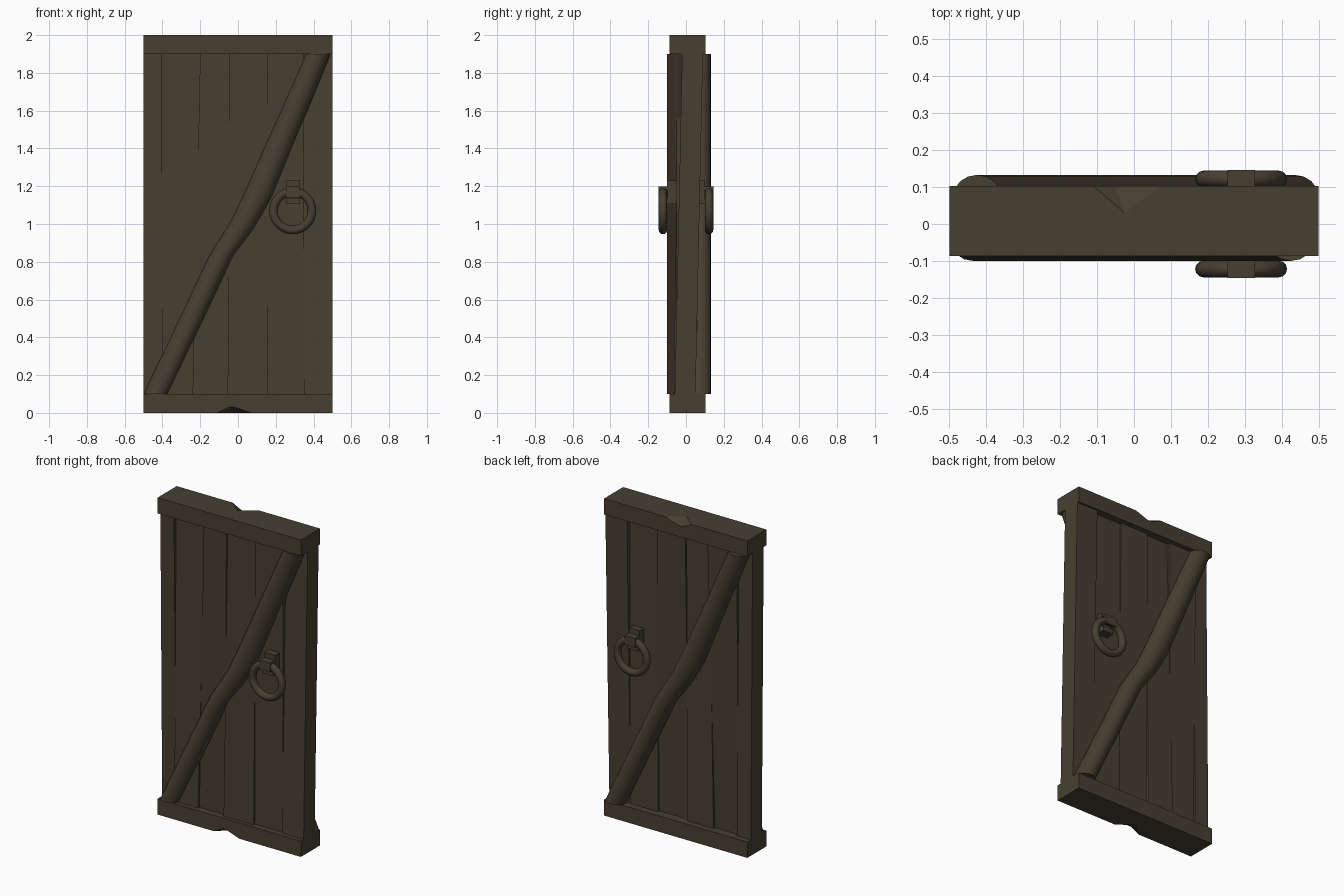
import bpy, bmesh, math

if "Cube" in bpy.data.objects:
    bpy.data.objects.remove(bpy.data.objects["Cube"])

wood = bpy.data.materials.new("dark brown wood")
wood.diffuse_color = (0.062, 0.051, 0.031, 1)
wood.use_nodes = True
wood.node_tree.nodes["Principled BSDF"].inputs["Base Color"].default_value = wood.diffuse_color


def make(name, verts, faces, smooth=False):
    """Mesh object from points and faces, with outward normals."""
    me = bpy.data.meshes.new(name)
    me.from_pydata(verts, [], faces)
    bm = bmesh.new()
    bm.from_mesh(me)
    bmesh.ops.recalc_face_normals(bm, faces=bm.faces)
    bm.to_mesh(me)
    bm.free()
    me.materials.append(wood)
    ob = bpy.data.objects.new(name, me)
    bpy.context.collection.objects.link(ob)
    if smooth:
        bpy.ops.object.select_all(action='DESELECT')
        bpy.context.view_layer.objects.active = ob
        ob.select_set(True)
        bpy.ops.object.shade_smooth_by_angle(angle=math.radians(40))
    return ob


def rail(name, flip):
    """Beam with a chip knocked out of one long edge; flip turns it over."""
    y0, y1 = -0.095, 0.095
    pts = [(-.5, y0, .9), (.5, y0, .9), (.5, y1, .9), (-.5, y1, .9),
           (-.5, y0, 1), (.5, y0, 1), (.5, y1, 1), (-.5, y1, 1),
           (-.11, y1, 1), (-.05, y1, .97), (-.015, y1, .97), (.07, y1, 1),
           (-.025, .022, 1)]
    faces = [(0, 1, 2, 3), (0, 1, 5, 4), (1, 2, 6, 5), (0, 3, 7, 4),
             (4, 5, 6, 11, 12, 8, 7), (3, 2, 6, 11, 10, 9, 8, 7),
             (8, 9, 12), (9, 10, 12), (10, 11, 12)]
    s = -1 if flip else 1
    make(name, [(x, s * y + .008, 1 + s * z) for x, y, z in pts], faces)


rail("top_rail", False)
rail("bottom_rail", True)

# Uneven planks: seams as (bottom x, top x), front depth as (bottom y, top y)
seams = [(-.5, -.5), (-.402, -.405), (-.238, -.2), (-.055, -.043),
         (.155, .155), (.35, .35), (.5, .5)]
depths = [(-.042, -.06), (-.06, -.038), (-.045, -.055),
          (-.065, -.04), (-.05, -.052), (-.06, -.02)]
CUBE = [(0, 1, 2, 3), (4, 5, 6, 7), (0, 1, 5, 4),
        (1, 2, 6, 5), (2, 3, 7, 6), (3, 0, 4, 7)]
for i, (yb, yt) in enumerate(depths):
    (lb, lt), (rb, rt) = seams[i], seams[i + 1]
    verts = []
    for l, r, y, z in ((lb, rb, yb, .09), (lt, rt, yt, 1.91)):
        verts += [(l, y, z), (r, y, z), (r, y + .11, z), (l, y + .11, z)]
    make(f"plank_{i + 1}", verts, CUBE)


def brace(name, side, yc):
    """Bent diagonal log, lofted through level oval sections."""
    path = [(-.435, .1, .065, 0), (-.09, .83, .065, 0), (.025, 1.0, .056, -.03),
            (.118, 1.18, .056, -.05), (.425, 1.9, .065, 0)]
    n = 16
    verts, faces = [], []
    for x, z, r, tilt in path:
        for k in range(n):
            a = 2 * math.pi * k / n
            verts.append((side * (x + r * math.cos(a)), yc + .06 * math.sin(a),
                          z + tilt * math.cos(a)))
    for j in range(len(path) - 1):
        for k in range(n):
            m = (k + 1) % n
            faces.append((j * n + k, j * n + m, j * n + n + m, j * n + n + k))
    faces += [tuple(range(n)), tuple(range(len(verts) - n, len(verts)))]
    make(name, verts, faces, smooth=True)


brace("front_brace", 1, -.04)
brace("back_brace", -1, .073)


def handle(name, s, shift):
    """Pull ring and the stepped bracket that holds it; s is -1 front, 1 back."""
    bpy.ops.mesh.primitive_torus_add(
        major_radius=.102, minor_radius=.0225, major_segments=32, minor_segments=12,
        location=(.29, s * .122, 1.07), rotation=(math.pi / 2, 0, 0))
    ring = bpy.context.object
    ring.name = name + "_ring"
    ring.data.materials.append(wood)
    bpy.ops.object.shade_smooth_by_angle(angle=math.radians(40))
    # bracket side profile (depth, height): wall plate with a hook over the ring
    prof = [(.03, 1.23), (.1, 1.23), (.1, 1.199), (.146, 1.199), (.146, 1.14),
            (.13, 1.14), (.13, 1.18), (.098, 1.18), (.098, 1.135),
            (.115, 1.135), (.115, 1.105), (.03, 1.105)]
    n = len(prof)
    verts = [(x, s * y, z) for x in (.253, .327) for y, z in prof]
    faces = [tuple(range(n)), tuple(range(n, 2 * n))]
    faces += [(k, (k + 1) % n, n + (k + 1) % n, n + k) for k in range(n)]
    make(name + "_bracket", verts, faces)


handle("front_handle", -1, 0)
handle("back_handle", 1, 0)
